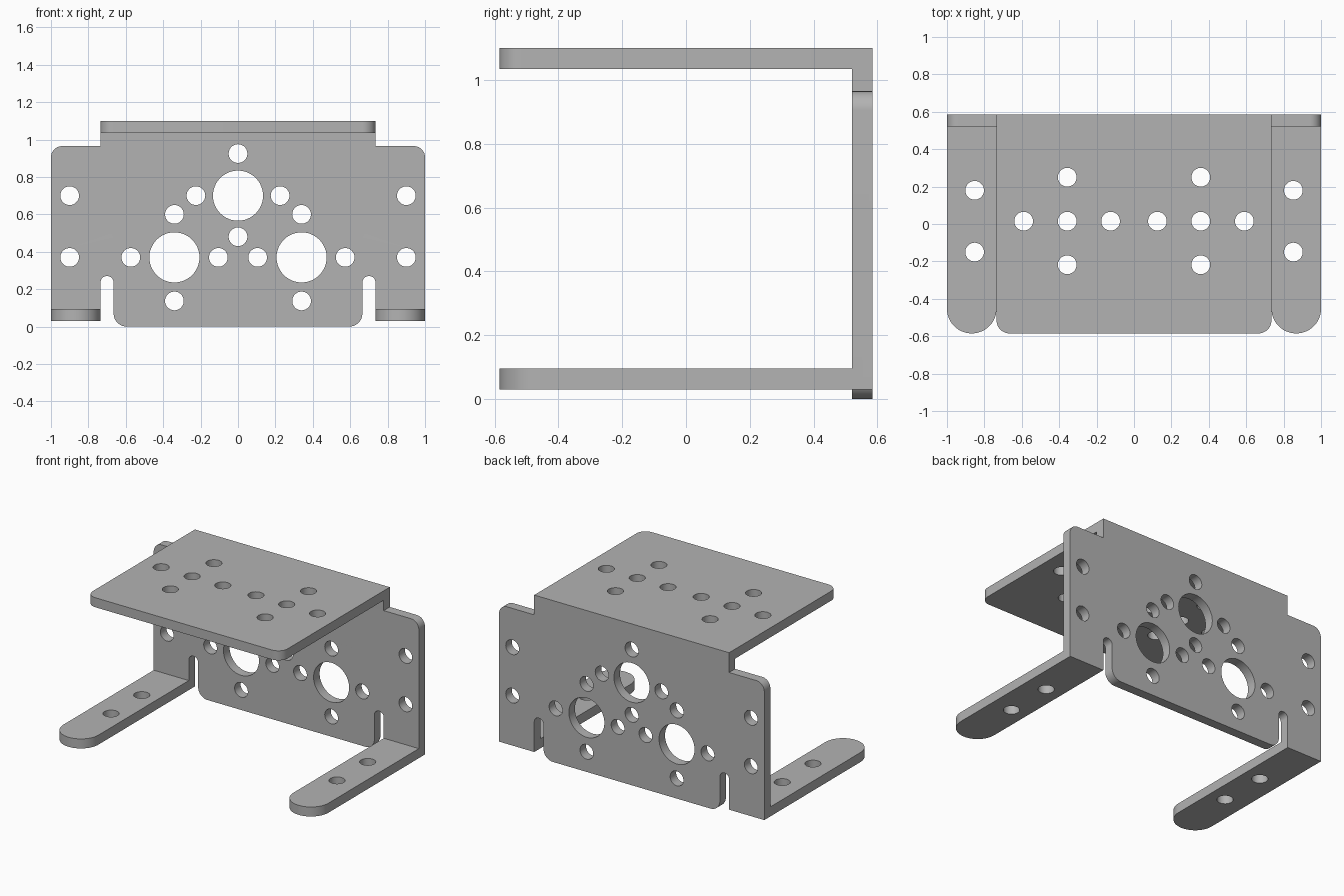
import bpy
import bmesh
import math
from mathutils import Matrix, Vector

cube = bpy.data.objects.get("Cube")
if cube:
    bpy.data.objects.remove(cube, do_unlink=True)

# Main dimensions
THICK = 0.065
BACK = 0.585          # outer face of the back plate
FRONT = -0.585        # free ends of the flanges
TOP = 1.1
FOOT_Z = 0.03
TAB_X = 0.735         # edge of top flange and inner edge of feet
SLOT_X = 0.665
SMALL, LARGE = 0.05, 0.134

metal = bpy.data.materials.new("grey_metal")
metal.use_nodes = True
grey = (0.45, 0.45, 0.45, 1)
metal.diffuse_color = grey
metal.node_tree.nodes["Principled BSDF"].inputs["Base Color"].default_value = grey


def mirrored(half):
    """Complete an outline from its +x half."""
    return half + [(-x, y, r) for x, y, r in reversed(half)]


def both_sides(points):
    return [(s * x, y) for x, y in points for s in (1, -1)]


def rounded(corners, steps=14):
    """Turn (x, y, radius) square corners into a filleted outline."""
    pts = []
    for i, (x, y, r) in enumerate(corners):
        p = Vector((x, y))
        if r == 0:
            pts.append(p)
            continue
        before = (Vector(corners[i - 1][:2]) - p).normalized()
        after = (Vector(corners[(i + 1) % len(corners)][:2]) - p).normalized()
        centre = p + r * (before + after)
        for k in range(steps + 1):
            t = math.pi / 2 * k / steps
            pts.append(centre - r * (math.cos(t) * after + math.sin(t) * before))
    return pts


def circle(x, y, r, steps=48):
    turn = 2 * math.pi / steps
    return [Vector((x + r * math.cos(k * turn), y + r * math.sin(k * turn)))
            for k in range(steps)]


def sheet(name, corners, holes, matrix):
    """Cut a flat plate with round holes (x, y, radius)."""
    curve = bpy.data.curves.new(name, "CURVE")
    curve.dimensions = "2D"
    curve.fill_mode = "BOTH"
    curve.extrude = THICK / 2
    for loop in [rounded(corners)] + [circle(*h) for h in holes]:
        spline = curve.splines.new("POLY")
        spline.points.add(len(loop) - 1)
        for point, co in zip(spline.points, loop):
            point.co = (co.x, co.y, 0, 1)
        spline.use_cyclic_u = True
    temp = bpy.data.objects.new(name + "_outline", curve)
    bpy.context.collection.objects.link(temp)
    bpy.context.view_layer.update()
    mesh = bpy.data.meshes.new_from_object(
        temp.evaluated_get(bpy.context.evaluated_depsgraph_get()))
    bpy.data.objects.remove(temp, do_unlink=True)
    mesh.transform(matrix)
    tidy(mesh)
    mesh.materials.clear()
    mesh.materials.append(metal)
    obj = bpy.data.objects.new(name, mesh)
    bpy.context.collection.objects.link(obj)
    return obj


def tidy(mesh):
    bm = bmesh.new()
    bm.from_mesh(mesh)
    bmesh.ops.remove_doubles(bm, verts=bm.verts, dist=0.0001)
    bmesh.ops.recalc_face_normals(bm, faces=bm.faces)
    bm.to_mesh(mesh)
    bm.free()


# Upright back plate with slots beside the feet
plate_half = [(SLOT_X, 0, 0.07), (SLOT_X, 0.27, 0.034), (TAB_X, 0.27, 0.034),
              (TAB_X, FOOT_Z, 0), (1, FOOT_Z, 0), (1, 0.965, 0.06),
              (TAB_X, 0.965, 0), (TAB_X, TOP, 0)]
small = [(0, 0.925), (0, 0.48)] + both_sides(
    [(0.225, 0.7), (0.34, 0.6), (0.105, 0.37), (0.573, 0.37),
     (0.34, 0.137), (0.9, 0.7), (0.9, 0.37)])
large = [(0, 0.7)] + both_sides([(0.34, 0.37)])
upright = Matrix.Translation((0, BACK - THICK / 2, 0)) @ Matrix.Rotation(math.pi / 2, 4, "X")
bracket = sheet("bracket", mirrored(plate_half),
                [(*p, SMALL) for p in small] + [(*p, LARGE) for p in large], upright)

# Top flange
join_y = BACK - THICK / 2
top_half = [(TAB_X, FRONT, 0.07), (TAB_X, join_y, 0)]
top_holes = both_sides([(0.357, 0.25), (0.357, 0.015), (0.357, -0.218),
                        (0.125, 0.015), (0.59, 0.015)])
flanges = [sheet("top_flange", mirrored(top_half), [(*p, SMALL) for p in top_holes],
                 Matrix.Translation((0, 0, TOP - THICK / 2)))]

# Two round-ended feet
for side, s in (("left", 1), ("right", -1)):
    radius = (1 - TAB_X) / 2 - 0.0005
    foot = [(s * TAB_X, FRONT, radius), (s, FRONT, radius), (s, join_y, 0), (s * TAB_X, join_y, 0)]
    holes = [(s * 0.852, y, SMALL) for y in (0.18, -0.15)]
    flanges.append(sheet(side + "_foot", foot, holes,
                         Matrix.Translation((0, 0, FOOT_Z + THICK / 2))))

# Weld the flanges to the back plate as one folded sheet
for flange in flanges:
    weld = bracket.modifiers.new("weld_" + flange.name, "BOOLEAN")
    weld.operation = "UNION"
    weld.solver = "EXACT"
    weld.object = flange
bpy.context.view_layer.update()
welded = bpy.data.meshes.new_from_object(
    bracket.evaluated_get(bpy.context.evaluated_depsgraph_get()))
bracket.modifiers.clear()
bracket.data = welded
tidy(welded)
for flange in flanges:
    bpy.data.objects.remove(flange, do_unlink=True)

bpy.ops.object.select_all(action="DESELECT")
bracket.select_set(True)
bpy.context.view_layer.objects.active = bracket
bpy.ops.object.shade_smooth_by_angle(angle=math.radians(30))
